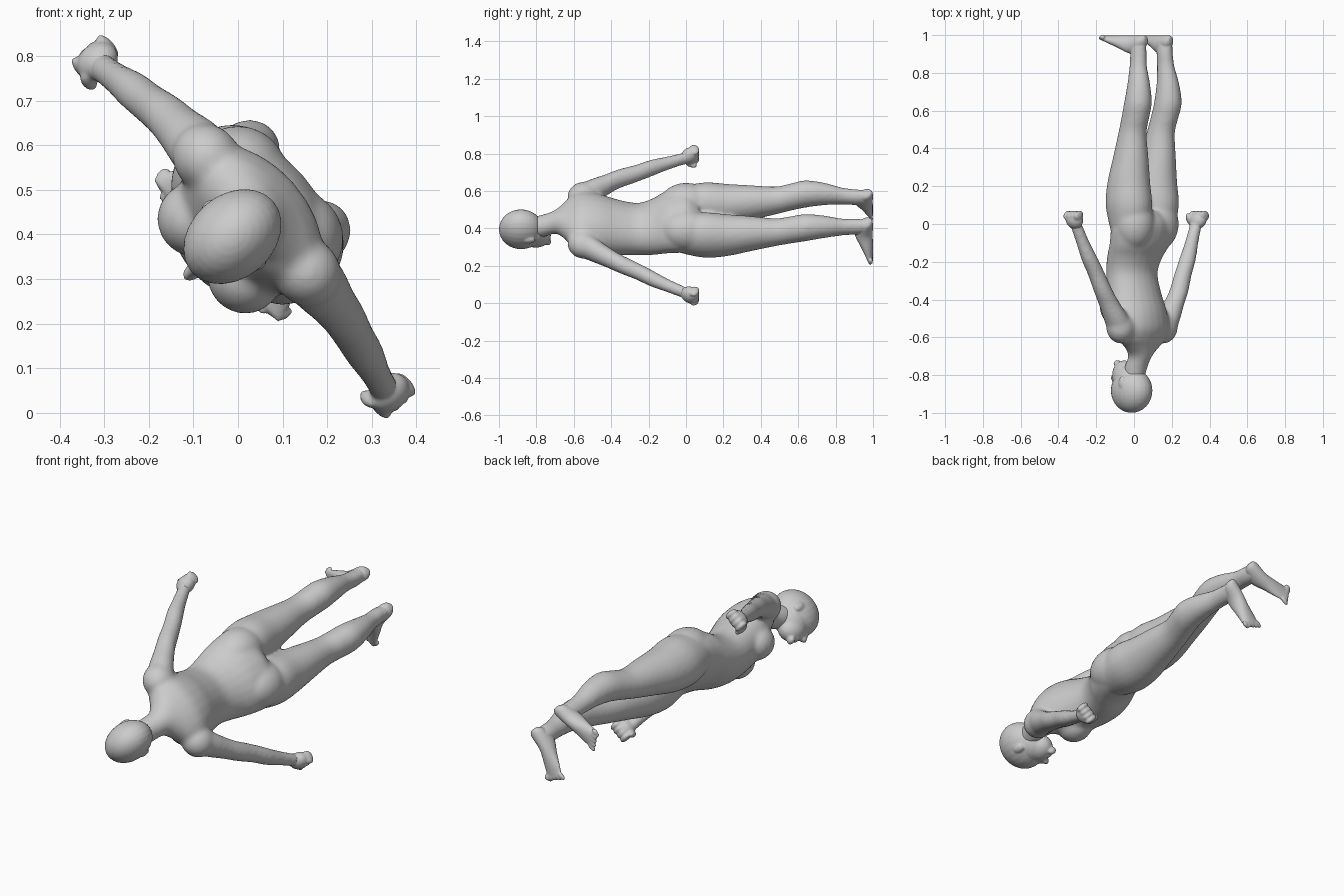
import bpy, bmesh, math
from mathutils import Vector, Matrix

# Body frame: a = towards the left hand, b = towards the back, h = height above the soles
A, B = Vector((0.66, 0, -0.75)), Vector((0.75, 0, 0.66))
ORIGIN = Vector((0.01, 1, 0.415))
UP = Vector((0, -1, 0))
FRAME = Matrix((A, B, UP)).transposed().to_4x4()
bm = bmesh.new()


def place(a, b, h):
    return ORIGIN + A * a + B * b + UP * h


def spline(p, q, r, s, t):
    return [0.5 * (2*y + (z-x)*t + (2*x-5*y+4*z-w)*t*t + (3*y-x-3*z+w)*t**3)
            for x, y, z, w in zip(p, q, r, s)]


def loft(rings, level=True, n=24, steps=4):
    """Rings are (a, b, h, half width, half thickness); level rings lie flat, others stand up."""
    fine = []
    for i in range(len(rings) - 1):
        quad = [rings[max(0, min(len(rings) - 1, i + k))] for k in (-1, 0, 1, 2)]
        fine += [spline(*quad, k / steps) for k in range(steps)]
    fine.append(rings[-1])
    loops = []
    for a, b, h, w, t in fine:
        loop = []
        for k in range(n):
            c, s = w * math.cos(2*math.pi*k/n), t * math.sin(2*math.pi*k/n)
            loop.append(bm.verts.new(place(a + c, b + s, h) if level else place(a + c, b, h + s)))
        loops.append(loop)
    for lo, hi in zip(loops, loops[1:]):
        for k in range(n):
            bm.faces.new((lo[k], lo[(k+1) % n], hi[(k+1) % n], hi[k]))
    bm.faces.new(loops[0][::-1])
    bm.faces.new(loops[-1])


def blob(a, b, h, ra, rb, rh, tilt=0):
    """Ellipsoid, tilted about the front-back axis."""
    m = (Matrix.Translation(place(a, b, h)) @ FRAME @ Matrix.Rotation(tilt, 4, 'Y')
         @ Matrix.Diagonal((ra, rb, rh, 1)))
    bmesh.ops.create_uvsphere(bm, u_segments=24, v_segments=16, radius=1, matrix=m)


def mirrored(s, rings):
    return [(s * r[0],) + tuple(r[1:]) for r in rings]


def finish(name, voxel, rounds):
    """Turn the gathered parts into one object with a fused, softened skin."""
    global bm
    bmesh.ops.recalc_face_normals(bm, faces=bm.faces)
    mesh = bpy.data.meshes.new(name)
    bm.to_mesh(mesh)
    bm.free()
    bm = bmesh.new()
    obj = bpy.data.objects.new(name, mesh)
    bpy.context.collection.objects.link(obj)
    fuse = obj.modifiers.new("fuse", 'REMESH')
    fuse.mode, fuse.voxel_size, fuse.use_smooth_shade = 'VOXEL', voxel, True
    soften = obj.modifiers.new("soften", 'SMOOTH')
    soften.factor, soften.iterations = 0.5, rounds


# Torso and neck
loft([(0, .05, .93, .14, .09), (0, .05, 1.0, .2, .13), (0, .03, 1.1, .193, .132),
      (0, -.01, 1.18, .168, .127), (0, -.028, 1.26, .153, .122), (0, -.015, 1.36, .162, .13),
      (0, .01, 1.46, .18, .135), (0, .037, 1.55, .192, .115), (0, .042, 1.61, .168, .09),
      (0, .042, 1.65, .115, .072), (0, .03, 1.70, .065, .063), (0, 0, 1.76, .06, .062),
      (0, -.02, 1.83, .055, .06)])
for s in (-1, 1):
    # Breast and buttock
    blob(s * .085, -.07, 1.44, .085, .082, .095)
    blob(s * .095, .07, 1.0, .112, .112, .14)
    # Leg
    loft(mirrored(s, [(.10, .045, 1.02, .10, .11), (.107, .045, .90, .115, .13),
         (.108, .045, .78, .108, .118), (.11, .06, .65, .09, .098), (.113, .075, .52, .072, .078),
         (.117, .098, .44, .07, .077), (.12, .12, .36, .071, .076), (.117, .123, .26, .058, .063),
         (.11, .113, .16, .042, .049), (.105, .11, .09, .04, .047), (.105, .107, .025, .035, .045)]))
    # Shoulder and arm
    blob(s * .17, .043, 1.55, .08, .075, .085, -s * .5)
    loft(mirrored(s, [(.16, .043, 1.58, .07, .07), (.205, .043, 1.50, .072, .066),
         (.252, .04, 1.43, .062, .056), (.30, .037, 1.36, .054, .05), (.345, .028, 1.27, .05, .045),
         (.39, .02, 1.19, .048, .043), (.435, .01, 1.10, .039, .035), (.468, .003, 1.03, .034, .033),
         (.485, 0, .99, .03, .032)]))
finish("body", 0.009, 14)

# Head: skull, jaw, nose, brow, lips, chin and ears
blob(0, -.03, 1.882, .094, .122, .118)
blob(0, -.05, 1.83, .078, .09, .09)
blob(0, -.082, 1.80, .06, .068, .078)
loft([(0, -.142, 1.855, .012, .012), (0, -.150, 1.83, .013, .016),
      (0, -.155, 1.81, .017, .02), (0, -.146, 1.798, .014, .012)])
blob(0, -.128, 1.868, .052, .016, .013)
blob(0, -.138, 1.772, .026, .013, .014)
blob(0, -.13, 1.738, .024, .018, .018)
for s in (-1, 1):
    blob(s * .088, -.025, 1.835, .009, .019, .031, s * .15)
finish("head", 0.006, 6)

# Hands: wrist, palm, curled fingers and thumb
for s in (-1, 1):
    loft(mirrored(s, [(.455, .005, 1.06, .031, .03), (.472, 0, 1.02, .031, .03), (.49, 0, .98, .03, .035)]))
    blob(s * .495, .002, .98, .04, .05, .047, -s * .4)
    for i in range(4):
        blob(s * .505, -.034 + .025 * i, .955, .034, .015, .026, -s * .3)
    blob(s * .475, -.042, .975, .017, .016, .036, s * .5)
finish("hands", 0.006, 4)

# Feet: heel to ball, then toes
for s in (-1, 1):
    loft(mirrored(s, [(.105, .11, .11, .036, .043), (.105, .11, .07, .037, .045), (.105, .112, .03, .03, .04)]))
    loft(mirrored(s, [(.10, .16, .025, .014, .018), (.103, .138, .036, .035, .035),
         (.113, .07, .05, .038, .049), (.138, .005, .035, .044, .034), (.158, -.05, .021, .049, .02),
         (.168, -.08, .014, .046, .013)]), level=False)
    for i in range(5):
        blob(s * (.132 + .019 * i), -.095 + .01 * i, .011, .011, .026 - .002 * i, .011)
finish("feet", 0.005, 4)
